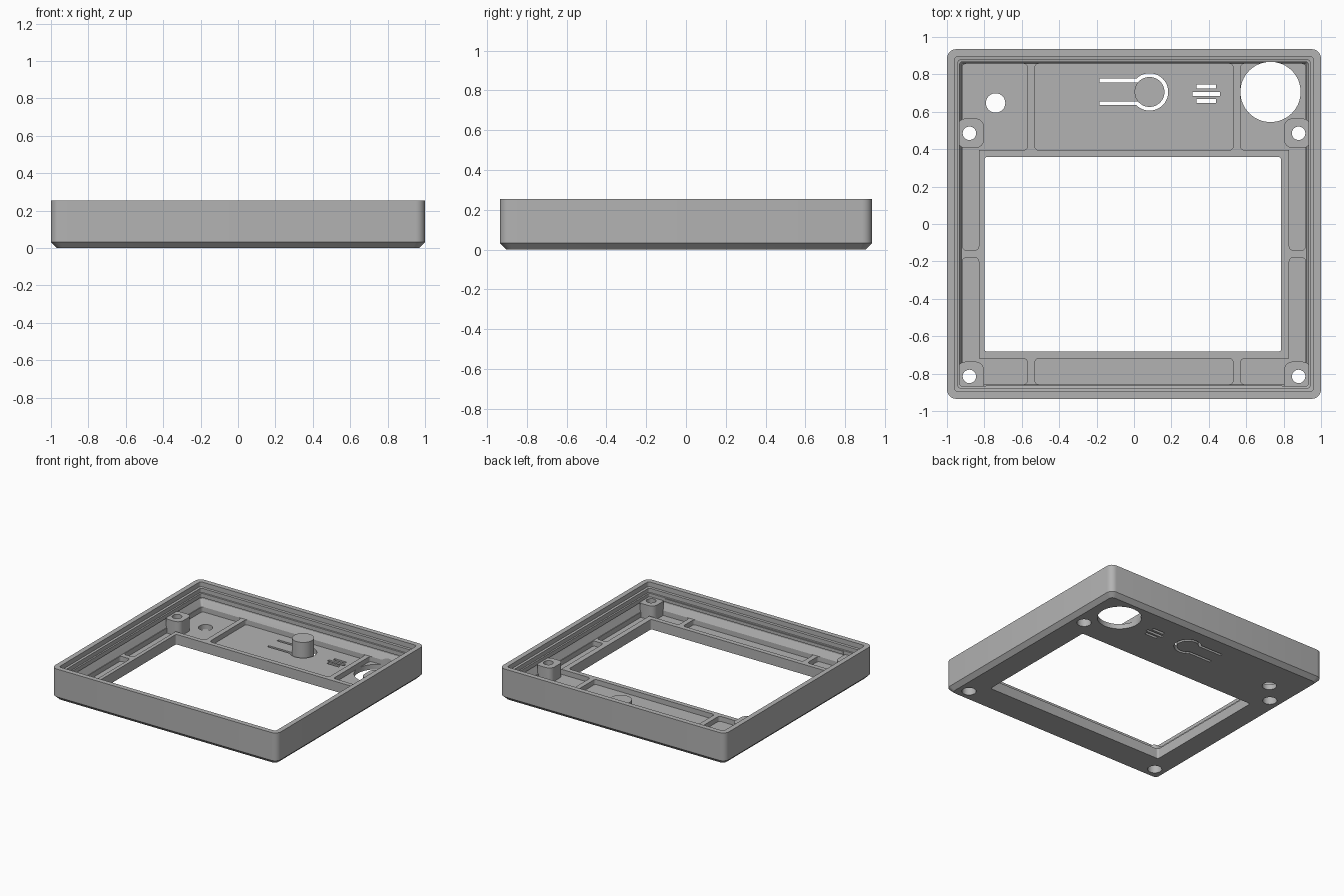
import bpy, bmesh, math

cube = bpy.data.objects.get("Cube")
if cube:
    bpy.data.objects.remove(cube, do_unlink=True)

grey = bpy.data.materials.new("matte_grey")
grey.use_nodes = True
colour = (0.45, 0.45, 0.45, 1)
grey.diffuse_color = colour
grey.node_tree.nodes["Principled BSDF"].inputs["Base Color"].default_value = colour

W, D, H = 1.0, 0.935, 0.255      # half width, half depth, height
FLOOR, RIB = 0.04, 0.08          # pocket floor and rib top


def outline(x0, x1, y0, y1, r, steps=6):
    """Rounded rectangle, counter-clockwise."""
    pts = []
    corners = ((x1 - r, y1 - r), (x0 + r, y1 - r), (x0 + r, y0 + r), (x1 - r, y0 + r))
    for q, (cx, cy) in enumerate(corners):
        for i in range(steps + 1):
            a = math.pi / 2 * (q + i / steps)
            pts.append((cx + r * math.cos(a), cy + r * math.sin(a)))
    return pts


def loft(name, rings):
    """Closed solid through (points, z) rings with equal point counts."""
    bm = bmesh.new()
    loops = [[bm.verts.new((x, y, z)) for x, y in pts] for pts, z in rings]
    n = len(loops[0])
    for a, b in zip(loops, loops[1:]):
        for i in range(n):
            j = (i + 1) % n
            bm.faces.new((a[i], a[j], b[j], b[i]))
    bm.faces.new(loops[0][::-1])
    bm.faces.new(loops[-1])
    mesh = bpy.data.meshes.new(name)
    bm.to_mesh(mesh)
    bm.free()
    mesh.materials.append(grey)
    obj = bpy.data.objects.new(name, mesh)
    bpy.context.collection.objects.link(obj)
    return obj


def shell(name, profile, r):
    return loft(name, [(outline(i - W, W - i, i - D, D - i, max(r - i * 0.6, 0.015)), z)
                       for i, z in profile])


def block(x0, x1, y0, y1, z0, z1, r=0.002):
    pts = outline(x0, x1, y0, y1, r)
    return loft("block", [(pts, z0), (pts, z1)])


def disc(x, y, r, z0, z1, n=48):
    pts = [(x + r * math.cos(i * math.tau / n), y + r * math.sin(i * math.tau / n))
           for i in range(n)]
    return loft("disc", [(pts, z0), (pts, z1)])


def combine(tool, operation):
    mod = case.modifiers.new("combine", "BOOLEAN")
    mod.operation, mod.solver, mod.object = operation, "EXACT", tool
    bpy.context.view_layer.objects.active = case
    bpy.ops.object.modifier_apply(modifier=mod.name)
    bpy.data.objects.remove(tool, do_unlink=True)


def cut(tool):
    combine(tool, "DIFFERENCE")


def add(tool):
    combine(tool, "UNION")


# Outer case with chamfered bottom edge
case = shell("front_case", [(0.032, 0), (0, 0.032), (0, H)], 0.05)

# Stepped cavity with a snap groove under the ledge
cut(shell("cavity", [(0.078, RIB), (0.052, 0.13), (0.052, 0.145), (0.068, 0.147), (0.068, 0.18),
                     (0.058, 0.182), (0.058, 0.215), (0.04, 0.217), (0.04, H + 0.1)], 0.045))

# Floor pockets that leave ribs and the window frame standing
TOP = 0.1
for y0, y1 in ((0.395, 0.857), (-0.857, -0.72)):
    cut(block(-0.53, 0.53, y0, y1, FLOOR, TOP, 0.02))
for s in (-1, 1):
    for a, b, y0, y1 in ((0.57, 0.917, 0.395, 0.857), (0.83, 0.917, -0.14, 0.45),
                         (0.83, 0.917, -0.857, -0.18), (0.57, 0.917, -0.857, -0.72)):
        cut(block(min(s * a, s * b), max(s * a, s * b), y0, y1, FLOOR, TOP, 0.02))

# Screen window
cut(block(-0.8, 0.787, -0.682, 0.358, -0.1, 0.2, 0.015))

# Screw posts with counterbored holes
for s in (-1, 1):
    for y in (0.485, -0.815):
        x = s * 0.88
        inner, outer = s * 0.802, s * 0.945
        add(block(min(inner, outer), max(inner, outer), y - 0.079, y + 0.079, 0.02, 0.153, 0.045))
        cut(disc(x, y, 0.036, -0.1, 0.3, 32))
        cut(disc(x, y, 0.052, -0.1, 0.07, 32))

# Round openings
cut(disc(0.73, 0.706, 0.161, -0.1, 0.12, 64))
cut(disc(-0.74, 0.647, 0.052, -0.1, 0.12, 32))

# Sound slots
for y, half in ((0.736, 0.052), (0.695, 0.073), (0.657, 0.052)):
    cut(block(0.387 - half, 0.387 + half, y - 0.011, y + 0.011, -0.1, 0.12))

# Flexible tongue and push button
cut(disc(0.083, 0.706, 0.1, -0.1, 0.12))
cut(block(-0.185, 0.083, 0.635, 0.777, -0.1, 0.12))
add(block(-0.2, 0.04, 0.655, 0.757, 0, FLOOR))
add(disc(0.083, 0.706, 0.08, 0, 0.155))

# Snap strip on the front wall
add(block(-0.79, 0.79, -0.89, -0.862, 0.15, 0.175))

# Smooth the rounded corners and holes, keep hard edges
bpy.ops.object.select_all(action="DESELECT")
case.select_set(True)
bpy.context.view_layer.objects.active = case
bpy.ops.object.shade_smooth_by_angle(angle=math.radians(25))
